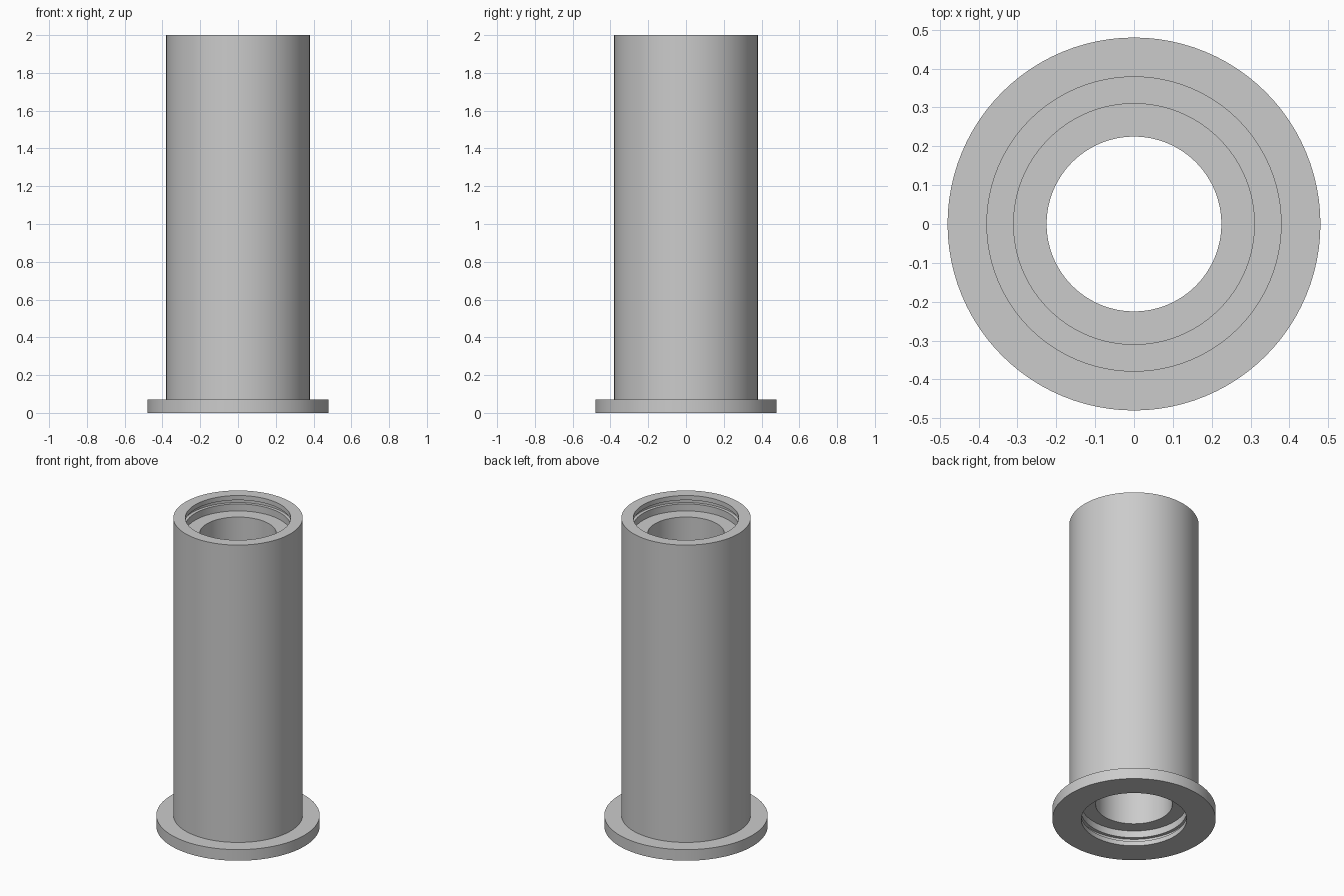
import bpy, bmesh, math

if "Cube" in bpy.data.objects:
    bpy.data.objects.remove(bpy.data.objects["Cube"], do_unlink=True)

HEIGHT, SEGMENTS = 2.0, 96
FLANGE_R, FLANGE_H = 0.48, 0.072
TUBE_R, SEAT_R, GROOVE_R, BORE_R = 0.38, 0.31, 0.33, 0.225
SEAT_DEPTH, GROOVE_START, GROOVE_END = 0.10, 0.03, 0.055

# Plain grey metal
grey = bpy.data.materials.new("grey_metal")
grey.use_nodes = True
colour = (0.6, 0.6, 0.6, 1.0)
grey.diffuse_color = colour
grey.node_tree.nodes["Principled BSDF"].inputs["Base Color"].default_value = colour

# Recessed seat with a retaining ring groove, from the end face inwards
seat = [(SEAT_R, 0), (SEAT_R, GROOVE_START), (GROOVE_R, GROOVE_START),
        (GROOVE_R, GROOVE_END), (SEAT_R, GROOVE_END),
        (SEAT_R, SEAT_DEPTH), (BORE_R, SEAT_DEPTH)]

# Closed cross-section: flange and tube outside, seats and bore inside
outside = [(FLANGE_R, 0), (FLANGE_R, FLANGE_H), (TUBE_R, FLANGE_H), (TUBE_R, HEIGHT)]
top_seat = [(r, HEIGHT - d) for r, d in seat]
profile = outside + top_seat + seat[::-1]

# Revolve the cross-section around the vertical axis
bm = bmesh.new()
verts = [bm.verts.new((r, 0, z)) for r, z in profile]
edges = [bm.edges.new((a, b)) for a, b in zip(verts, verts[1:] + verts[:1])]
bmesh.ops.spin(bm, geom=verts + edges, cent=(0, 0, 0), axis=(0, 0, 1),
               angle=math.tau, steps=SEGMENTS, use_duplicate=False)
bmesh.ops.remove_doubles(bm, verts=bm.verts[:], dist=1e-4)
bmesh.ops.recalc_face_normals(bm, faces=bm.faces[:])

mesh = bpy.data.meshes.new("flanged_sleeve")
bm.to_mesh(mesh)
bm.free()
mesh.materials.append(grey)
sleeve = bpy.data.objects.new("flanged_sleeve", mesh)
bpy.context.collection.objects.link(sleeve)

# Smooth round walls, crisp rims
bpy.ops.object.select_all(action='DESELECT')
sleeve.select_set(True)
bpy.context.view_layer.objects.active = sleeve
bpy.ops.object.shade_smooth_by_angle(angle=math.radians(30))
